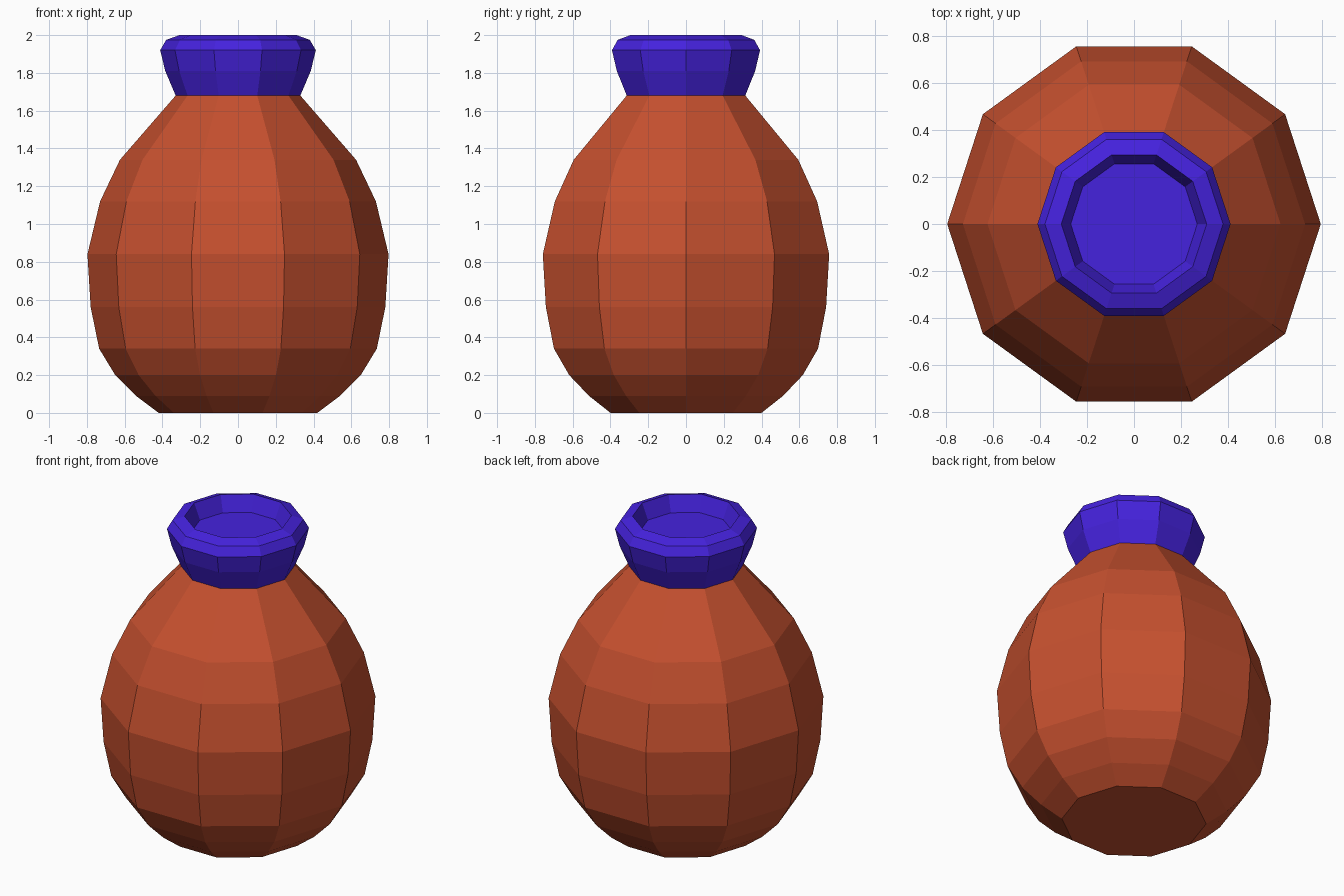
import bpy
import bmesh
from math import cos, sin, tau

SIDES = 10

if "Cube" in bpy.data.objects:
    bpy.data.objects.remove(bpy.data.objects["Cube"], do_unlink=True)


def make_material(name, rgb):
    mat = bpy.data.materials.new(name)
    mat.use_nodes = True
    colour = (*rgb, 1.0)
    mat.diffuse_color = colour
    mat.node_tree.nodes["Principled BSDF"].inputs["Base Color"].default_value = colour
    return mat


def lathe(name, profile, mat, cap_start=False, cap_end=False):
    """Turn a (radius, height) profile into a flat-faced ten-sided shell."""
    bm = bmesh.new()
    rings = [[bm.verts.new((r * cos(tau * i / SIDES), r * sin(tau * i / SIDES), z))
              for i in range(SIDES)] for r, z in profile]
    for low, high in zip(rings, rings[1:]):
        for i in range(SIDES):
            j = (i + 1) % SIDES
            bm.faces.new((low[i], low[j], high[j], high[i]))
    if cap_start:
        bm.faces.new(rings[0][::-1])
    if cap_end:
        bm.faces.new(rings[-1])
    mesh = bpy.data.meshes.new(name)
    bm.to_mesh(mesh)
    bm.free()
    mesh.materials.append(mat)
    obj = bpy.data.objects.new(name, mesh)
    bpy.context.collection.objects.link(obj)
    return obj


terracotta = make_material("terracotta", (0.56, 0.08, 0.028))
violet_blue = make_material("violet_blue", (0.06, 0.016, 0.73))

# Rounded pot body with a flat base
lathe("pot_body", [
    (0.42, 0), (0.54, 0.09), (0.65, 0.2), (0.735, 0.34), (0.78, 0.56),
    (0.797, 0.84), (0.73, 1.12), (0.625, 1.34), (0.33, 1.68),
], terracotta, cap_start=True)

# Flared collar with a bevelled rim and a shallow recessed floor
lathe("pot_collar", [
    (0.33, 1.68), (0.385, 1.81), (0.412, 1.92), (0.38, 1.975),
    (0.31, 2.0), (0.27, 1.9),
], violet_blue, cap_end=True)
